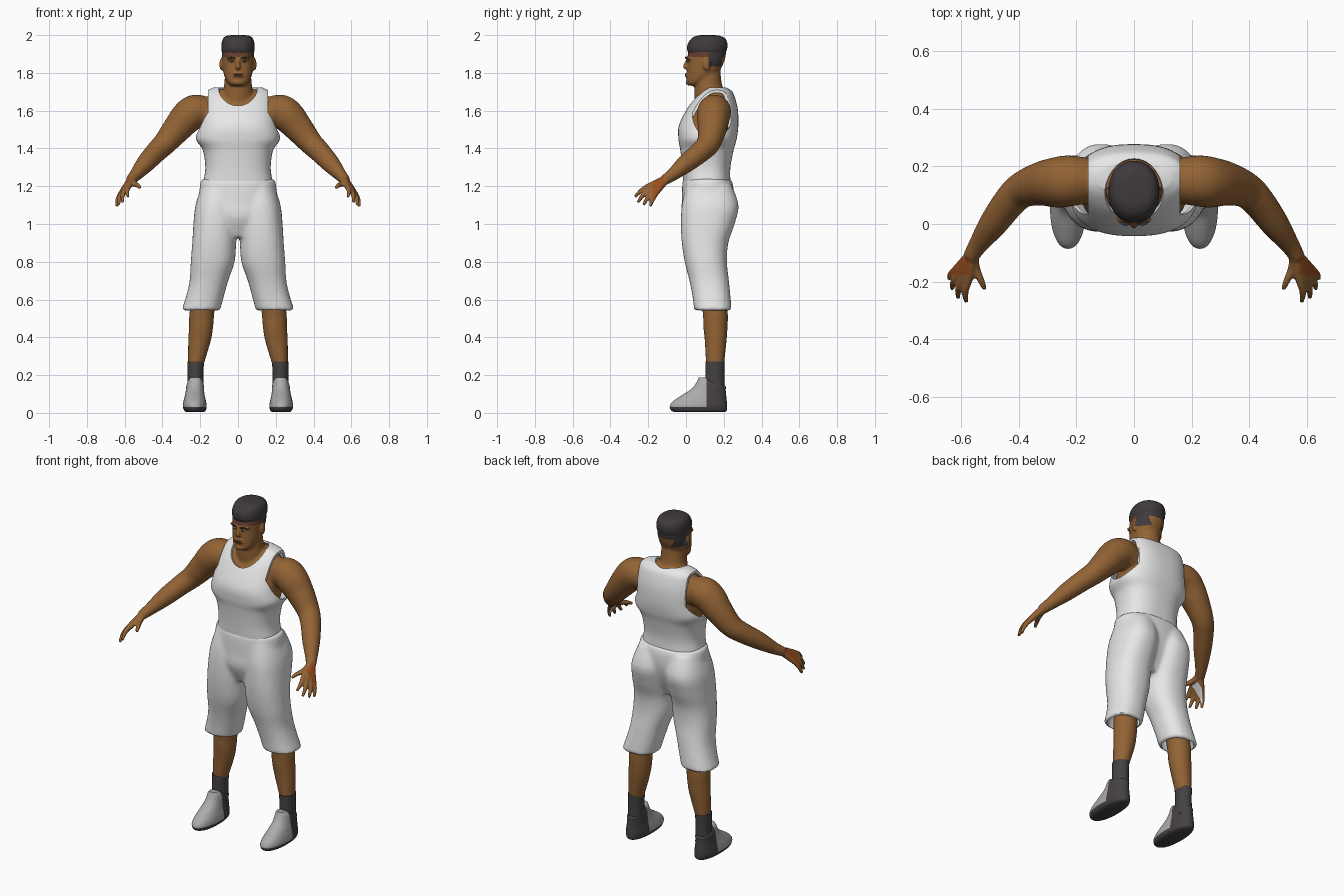
import bpy, bmesh, math
from mathutils import Vector, Matrix

if "Cube" in bpy.data.objects:
    bpy.data.objects.remove(bpy.data.objects["Cube"])


def material(name, r, g, b):
    m = bpy.data.materials.new(name)
    m.use_nodes = True
    m.diffuse_color = (r, g, b, 1)
    bsdf = m.node_tree.nodes["Principled BSDF"]
    bsdf.inputs["Base Color"].default_value = (r, g, b, 1)
    bsdf.inputs["Roughness"].default_value = 0.8
    return m


SKIN = material("brown skin", 0.29, 0.125, 0.035)
CLOTH = material("white cloth", 0.8, 0.8, 0.8)
HAIR = material("dark hair", 0.05, 0.042, 0.044)
FADE = material("shaved hair brown", 0.13, 0.05, 0.028)
SOCK = material("charcoal", 0.06, 0.053, 0.053)
SHOE = material("shoe grey", 0.42, 0.41, 0.4)
INK = material("red brown hand mark", 0.33, 0.075, 0.012)
LIP = material("lip brown", 0.16, 0.06, 0.025)


def spline(rows, steps=6):
    """Catmull-Rom interpolation of rows of numbers."""
    out = []
    for i in range(len(rows) - 1):
        p = [rows[max(i - 1, 0)], rows[i], rows[i + 1], rows[min(i + 2, len(rows) - 1)]]
        for k in range(steps):
            t = k / steps
            out.append([0.5 * (2 * b + (c - a) * t + (2 * a - 5 * b + 4 * c - d) * t * t
                               + (3 * b - a - 3 * c + d) * t ** 3) for a, b, c, d in zip(*p)])
    return out + [list(rows[-1])]


def skin_rings(bm, rings, caps):
    rings = [[bm.verts.new(v) for v in ring] for ring in rings]
    n = len(rings[0])
    faces = [bm.faces.new((a[i], a[(i + 1) % n], b[(i + 1) % n], b[i]))
             for a, b in zip(rings, rings[1:]) for i in range(n)]
    if caps[0]:
        faces.append(bm.faces.new(rings[0]))
    if caps[1]:
        faces.append(bm.faces.new(rings[-1]))
    bmesh.ops.recalc_face_normals(bm, faces=faces)


def loft(bm, rows, side=1, power=2.0, caps=(True, True), segs=40):
    """Stack of level rings; each row is z, centre x, half width, front y, back y."""
    def unit(v):
        return math.copysign(abs(v) ** (2 / power), v)
    angles = [2 * math.pi * i / segs for i in range(segs)]
    rings = [[(side * (cx + w * unit(math.cos(a))), (f + b) / 2 + (b - f) / 2 * unit(math.sin(a)), z)
              for a in angles] for z, cx, w, f, b in spline(rows)]
    skin_rings(bm, rings, caps)


def tube(bm, rows, side=1, segs=20):
    """Round limb along a path; each row is x, y, z, radius."""
    pts = spline(rows)
    co = [Vector((side * p[0], p[1], p[2])) for p in pts]
    rings = []
    for i, p in enumerate(pts):
        q = (co[min(i + 1, len(co) - 1)] - co[max(i - 1, 0)]).to_track_quat('Z', 'Y')
        rings.append([co[i] + q @ Vector((p[3] * math.cos(a), p[3] * math.sin(a), 0))
                      for a in (2 * math.pi * k / segs for k in range(segs))])
    skin_rings(bm, rings, (True, True))


def ball(bm, centre, radii):
    bmesh.ops.create_uvsphere(bm, u_segments=32, v_segments=20, radius=1,
                              matrix=Matrix.Translation(centre) @ Matrix.Diagonal((*radii, 1)))


def make(name, bm, *mats):
    me = bpy.data.meshes.new(name)
    bm.to_mesh(me)
    bm.free()
    for m in mats:
        me.materials.append(m)
    ob = bpy.data.objects.new(name, me)
    bpy.context.collection.objects.link(ob)
    shade(ob)
    return ob


def shade(ob):
    bpy.ops.object.select_all(action='DESELECT')
    bpy.context.view_layer.objects.active = ob
    ob.select_set(True)
    bpy.ops.object.shade_smooth_by_angle(angle=math.radians(50))


def modify(ob, kind, **settings):
    """Add one modifier and bake it into the mesh."""
    mod = ob.modifiers.new(kind.title(), kind)
    for key, value in settings.items():
        setattr(mod, key, value)
    bpy.context.view_layer.objects.active = ob
    bpy.ops.object.modifier_apply(modifier=mod.name)


def carve(ob, bm):
    cutter = make("cutter", bm)
    cutter.hide_render = True
    modify(ob, 'BOOLEAN', operation='DIFFERENCE', object=cutter)
    bpy.data.objects.remove(cutter)


def paint(ob, rule, cuts=()):
    """Split the mesh on planes, then pick each face's material by rule."""
    bm = bmesh.new()
    bm.from_mesh(ob.data)
    for co, no in cuts:
        bmesh.ops.bisect_plane(bm, geom=bm.verts[:] + bm.edges[:] + bm.faces[:], plane_co=co, plane_no=no)
    bm.normal_update()
    for f in bm.faces:
        f.material_index = rule(f.calc_center_median(), f.normal)
    bm.to_mesh(ob.data)
    bm.free()


# Body: torso, neck, head, arms and hands fused into one skin
bm = bmesh.new()
loft(bm, [(1.28, 0, .15, 0, .21), (1.38, 0, .16, -.005, .228), (1.45, 0, .18, -.016, .246),
          (1.52, 0, .185, -.014, .254), (1.6, 0, .178, .022, .252), (1.66, 0, .168, .06, .238),
          (1.695, 0, .14, .095, .222), (1.712, 0, .1, .11, .2)], power=2.4)
loft(bm, [(1.6, 0, .085, .05, .22), (1.68, 0, .083, .045, .215), (1.74, 0, .073, .045, .19),
          (1.84, 0, .065, .05, .18)])
loft(bm, [(1.732, 0, .036, .016, .08), (1.75, 0, .056, .004, .11), (1.79, 0, .074, .006, .165),
          (1.85, 0, .083, .01, .198), (1.9, 0, .085, .01, .211), (1.94, 0, .08, .022, .208),
          (1.97, 0, .06, .05, .17)], power=2.2)
tube(bm, [(0, .014, 1.88, .008), (0, .002, 1.85, .011), (0, -.003, 1.832, .013), (0, .01, 1.825, .01)])
ball(bm, (0, .008, 1.787), (.03, .013, .014))
ball(bm, (0, .014, 1.75), (.03, .016, .016))
FINGERS = [((.576, -.192, 1.203), (.587, -.235, 1.178), (.583, -.272, 1.143)),
           ((.592, -.186, 1.192), (.61, -.226, 1.155), (.611, -.256, 1.113)),
           ((.606, -.173, 1.178), (.627, -.202, 1.14), (.632, -.226, 1.1)),
           ((.616, -.157, 1.166), (.636, -.176, 1.13), (.642, -.19, 1.093)),
           ((.55, -.155, 1.215), (.532, -.195, 1.205), (.518, -.228, 1.19))]
for s in (-1, 1):
    ball(bm, (s * .03, .016, 1.878), (.032, .016, .01))
    ball(bm, (s * .088, .11, 1.845), (.01, .02, .033))
    tube(bm, [(.15, .15, 1.585, .078), (.22, .15, 1.597, .088), (.265, .145, 1.57, .088), (.32, .14, 1.508, .077),
              (.385, .12, 1.43, .063), (.43, .08, 1.385, .057), (.49, 0, 1.32, .049),
              (.54, -.07, 1.262, .034), (.568, -.115, 1.232, .027)], s, 32)
    for knuckle, joint, tip in FINGERS:
        tube(bm, [(.562, -.105, 1.238, .022), (*knuckle, .0155), (*joint, .0125), (*tip, .008)], s)
body = make("body", bm)
modify(body, 'REMESH', mode='VOXEL', voxel_size=0.006)
modify(body, 'SMOOTH', factor=0.5, iterations=4)
body.data.materials.clear()
for m in (SKIN, FADE, HAIR, INK, CLOTH):
    body.data.materials.append(m)


def body_rule(c, n):
    if c.z > 1.885:
        return 1 if c.y < .12 else 2
    if c.z > 1.835 and .12 < c.y < .19 and abs(c.x) > .03:
        return 2
    if abs(c.x) > .56 and -.175 < c.y < -.115:
        back = Vector((math.copysign(.72, c.x), -.18, .68)).dot(n)
        if back > .6 and abs(c.x) > .575:
            return 3
        if back < -.8 and c.y < -.13:
            return 4
    return 0


paint(body, body_rule, [((0, 0, 1.885), (0, 0, 1)), ((0, .12, 0), (0, 1, 0))])
shade(body)

# Hair cap
bm = bmesh.new()
loft(bm, [(1.908, 0, .084, .012, .21), (1.925, 0, .088, .006, .217), (1.955, 0, .087, .01, .219),
          (1.983, 0, .078, .03, .207), (1.996, 0, .06, .055, .18), (2.0, 0, .03, .08, .15)], power=2.2)
make("hair_cap", bm, HAIR)

# Facial details
bm = bmesh.new()
for s in (-1, 1):
    tube(bm, [(.014, .0, 1.876, .003), (.035, .0, 1.882, .0045), (.056, .014, 1.876, .003)], s)
make("eyebrows", bm, HAIR)
for name, mat, size, y in (("eye_whites", SHOE, (.012, .008, .005), .011), ("irises", HAIR, (.005, .005, .005), .005)):
    bm = bmesh.new()
    for s in (-1, 1):
        ball(bm, (s * .033, y, 1.861), size)
    make(name, bm, mat)
bm = bmesh.new()
for z in (1.784, 1.793):
    ball(bm, (0, .002, z), (.024, .008, .005))
make("lips", bm, LIP)

# Tank top: thin shell with neck and arm openings
bm = bmesh.new()
loft(bm, [(1.225, 0, .183, -.015, .235), (1.3, 0, .173, -.02, .235), (1.39, 0, .186, -.03, .252),
          (1.45, 0, .222, -.04, .268), (1.52, 0, .21, -.038, .277), (1.6, 0, .2, 0, .275),
          (1.66, 0, .19, .04, .262), (1.7, 0, .172, .08, .245), (1.722, 0, .13, .11, .215)],
     power=2.5, caps=(False, True), segs=64)
tank = make("tank_top", bm, CLOTH)
modify(tank, 'SOLIDIFY', thickness=0.012, offset=-1)
bm = bmesh.new()
ball(bm, (0, .09, 1.74), (.105, .14, .135))
carve(tank, bm)
for s in (-1, 1):
    bm = bmesh.new()
    bmesh.ops.create_cone(bm, cap_ends=True, segments=48, radius1=1, radius2=1, depth=1,
                          matrix=Matrix.Translation((s * .31, .14, 1.59)) @ Matrix.Diagonal((.3, .107, .138, 1))
                          @ Matrix.Rotation(math.pi / 2, 4, 'Y'))
    carve(tank, bm)
shade(tank)

# Shorts: hips and two wide legs fused, then hollowed at the hems
bm = bmesh.new()
loft(bm, [(1.238, 0, .194, -.016, .238), (1.2, 0, .202, -.02, .25), (1.12, 0, .205, -.022, .25),
          (1.03, 0, .17, -.022, .225), (.93, 0, .08, .02, .18)], power=2.3)
for s in (-1, 1):
    loft(bm, [(1.21, .1, .09, 0, .24), (1.1, .113, .112, -.022, .278), (1.0, .12, .116, -.027, .257),
              (.9, .126, .116, -.022, .224), (.8, .134, .116, -.007, .217), (.7, .154, .102, .018, .227),
              (.62, .174, .1, .034, .235), (.542, .197, .102, .044, .242)], s, 2.3)
shorts = make("shorts", bm, CLOTH)
modify(shorts, 'REMESH', mode='VOXEL', voxel_size=0.011)
modify(shorts, 'SMOOTH', factor=0.5, iterations=4)
for s in (-1, 1):
    bm = bmesh.new()
    loft(bm, [(.5, .205, .086, .06, .228), (.62, .174, .083, .05, .218), (.68, .16, .07, .055, .2)], s, 2.3)
    carve(shorts, bm)
shade(shorts)

# Lower legs, socks and shoes
for s, label in ((1, "left"), (-1, "right")):
    bm = bmesh.new()
    loft(bm, [(.72, .165, .06, .06, .2), (.54, .19, .065, .088, .22), (.45, .196, .063, .093, .219),
              (.38, .204, .059, .1, .214), (.25, .224, .04, .107, .2)], s)
    make(label + "_lower_leg", bm, SKIN)
    bm = bmesh.new()
    loft(bm, [(.272, .224, .044, .102, .205), (.2, .225, .042, .102, .203), (.1, .226, .044, .102, .205)], s)
    make(label + "_sock", bm, SOCK)
    bm = bmesh.new()
    loft(bm, [(.006, .228, .05, -.065, .208), (.014, .228, .058, -.08, .216), (.035, .229, .063, -.086, .218),
              (.06, .229, .06, -.07, .216), (.09, .229, .053, -.028, .213), (.12, .228, .048, .02, .21),
              (.145, .227, .046, .045, .206), (.17, .226, .038, .06, .15), (.188, .225, .024, .068, .105)], s, 2.2)
    shoe = make(label + "_shoe", bm, SHOE, SOCK)
    paint(shoe, lambda c, n: int(c.z < .03 or c.y > .108),
          [((0, 0, .03), (0, 0, 1)), ((0, .108, 0), (0, 1, 0))])
    shade(shoe)
